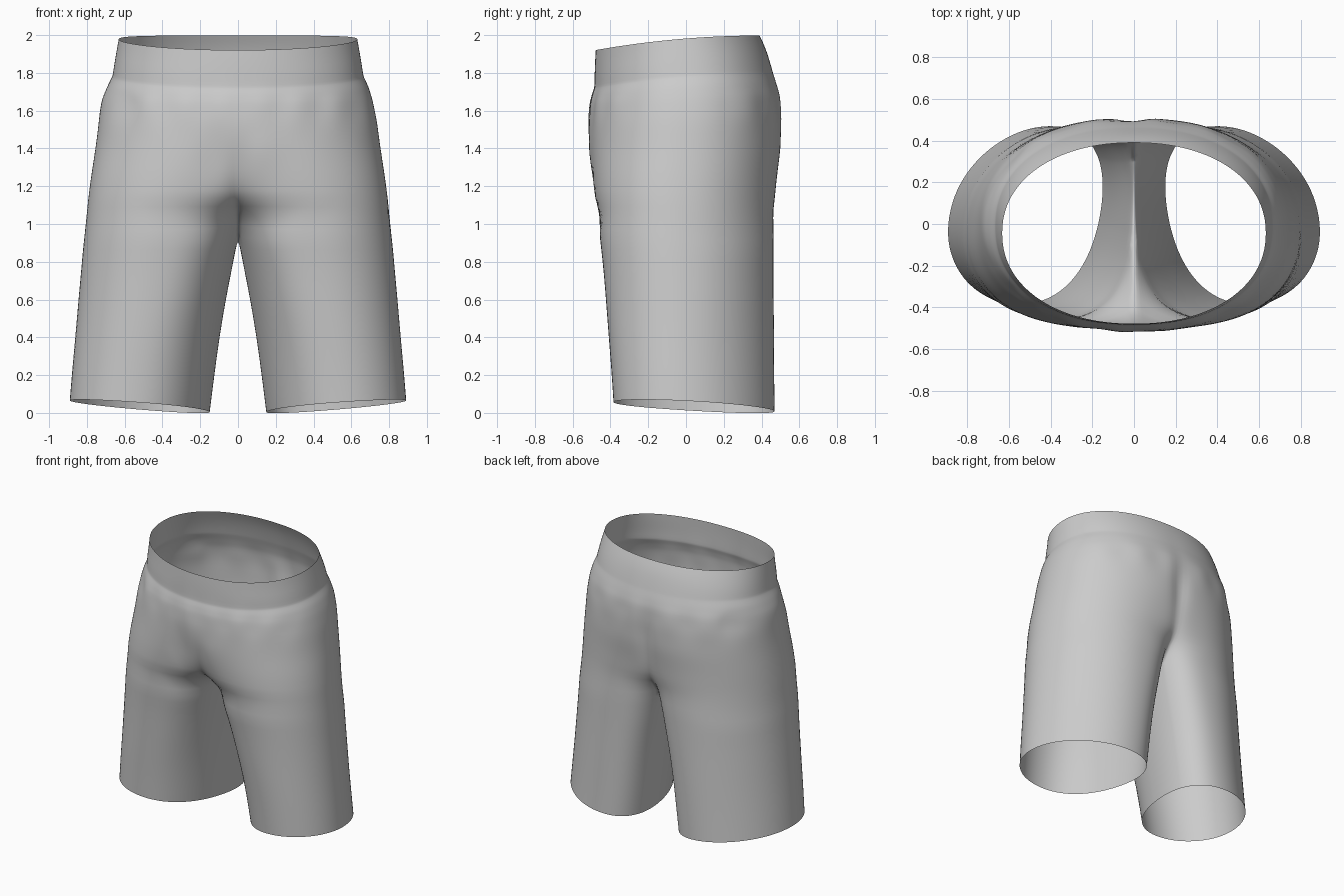
import bpy, bmesh, math

if "Cube" in bpy.data.objects:
    bpy.data.objects.remove(bpy.data.objects["Cube"])

N, M = 40, 16   # segments on the outer half of a leg, and on its inseam


def ring_point(cx, a, yf, yb, n, shear, bend, ang):
    """Superellipse; shear leans the back inwards, bend gives a D-shaped inseam."""
    b = (yb - yf) / 2
    c, s = math.cos(ang), math.sin(ang)
    dy = b * math.copysign(abs(s) ** (2 / n), s)
    x = cx + a * math.copysign(abs(c) ** (2 / n), c) - shear * dy - bend * dy * dy / b
    return x, (yf + yb) / 2 + dy


def body_shape(xo, cx, yf, yb, n):
    s = 0.3 * cx
    a = math.sqrt((xo - cx) ** 2 - (s * (yb - yf) / 2) ** 2)
    return (cx, a, yf, yb, n, s, 0.45 * cx)


def seam_angles(shape):
    """Angles where the ring meets the centre plane, front and back."""
    out = []
    for sign in (-1, 1):
        lo, hi = math.pi / 3, math.pi
        for _ in range(40):
            mid = (lo + hi) / 2
            lo, hi = (mid, hi) if ring_point(*shape, sign * mid)[0] > 0 else (lo, mid)
        out.append(sign * lo)
    return out


def body_row(z, k, q, *dims):
    """Half ring from front centre round the hip to back centre, ends on x = 0."""
    shape = body_shape(*dims)
    f, e = seam_angles(shape)
    pts = []
    for i in range(N + 1):
        x, y = ring_point(*shape, f + (e - f) * i / N)
        pts.append((0.0 if i in (0, N) else x, y, z + k * y + q * y * y))
    return pts


def leg_row(z, xi, xo, yf, yb, n, shear, bend, tx=0.0, ty=0.0):
    """Closed leg ring fitted between xi and xo; inseam points come last."""
    f, e = seam_angles(body_shape(*FORK))
    angs = [f + (e - f) * i / N for i in range(N + 1)]
    angs += [e + (2 * math.pi + f - e) * i / M for i in range(1, M)]
    ring = [ring_point(0, (xo - xi) / 2, yf, yb, n, shear, bend, t) for t in angs]
    lo, hi = min(p[0] for p in ring), max(p[0] for p in ring)
    pts = []
    for x, y in ring:
        x = xi + (x - lo) * (xo - xi) / (hi - lo)
        pts.append((x, y, z + tx * (x - (xi + xo) / 2) + ty * y))
    return pts


def folds(v):
    """Gathers under the waistband and soft drapes at front and back."""
    x, y, z = v
    g = lambda x0, z0, sx, sz: math.exp(-((x - x0) / sx) ** 2 - ((z - z0) / sz) ** 2)
    gather = math.exp(-((z - 1.62) / 0.08) ** 2)
    if y < -0.2:
        y += 0.006 * math.sin(31 * x + 1) * gather
        y -= 0.012 * g(-0.03, 1.5, 0.09, 0.14) + 0.012 * g(0.12, 1.38, 0.07, 0.12)
        y += 0.015 * g(-0.14, 1.35, 0.05, 0.15)
    elif y > 0.2:
        y += 0.006 * math.sin(24 * x) * gather
        y -= 0.03 * g(0, 1.45, 0.04, 0.2)
    if x < -0.55:
        x -= 0.01 * math.exp(-((z - 1.64) / 0.07) ** 2) * math.cos(9 * y)
    return x, y, z


def loft(name, rows, deform):
    """Skin the rows on both sides of x = 0 and weld the centre seam."""
    bm = bmesh.new()
    for side in (1, -1):
        rings = [[bm.verts.new((side * x, y, z)) for x, y, z in r] for r in rows]
        for p, q in zip(rings, rings[1:]):
            n = min(len(p), len(q))
            closed = n > N + 1
            for i in range(n if closed else N):
                j = (i + 1) % n if closed else i + 1
                f = (p[i], p[j], q[j], q[i])
                bm.faces.new(f if side < 0 else f[::-1])
    bmesh.ops.remove_doubles(bm, verts=bm.verts, dist=0.0005)
    for v in bm.verts:
        v.co = deform(v.co)
    bmesh.ops.recalc_face_normals(bm, faces=bm.faces)
    me = bpy.data.meshes.new(name)
    bm.to_mesh(me)
    bm.free()
    me.shade_smooth()
    ob = bpy.data.objects.new(name, me)
    bpy.context.collection.objects.link(ob)
    sub = ob.modifiers.new("smooth", 'SUBSURF')
    sub.levels = sub.render_levels = 1


# Waistband, tilted down at the front
rows = [
    body_row(1.982, 0.08, -0.1, 0.632, 0, -0.478, 0.39, 2.15),
    body_row(1.92, 0.08, -0.1, 0.643, 0, -0.482, 0.420, 2.15),
    body_row(1.85, 0.08, -0.1, 0.655, 0, -0.484, 0.443, 2.2),
    body_row(1.787, 0.08, -0.1, 0.664, 0, -0.485, 0.461, 2.2)]

# Hips: centre front and back sink in as the two legs form
keys = [
    (1.780, 0.08, -0.1, 0.666, 0, -0.487, 0.463, 2.2),
    (1.73, 0.06, -0.06, 0.690, 0, -0.497, 0.480, 2.2),
    (1.66, 0.04, 0, 0.712, 0.02, -0.506, 0.498, 2.2),
    (1.55, 0.02, 0, 0.735, 0.06, -0.510, 0.507, 2.2),
    (1.40, 0, 0, 0.755, 0.14, -0.505, 0.502, 2.2),
    (1.25, 0, 0, 0.778, 0.23, -0.495, 0.482, 2.25),
    (1.10, 0, 0, 0.798, 0.33, -0.480, 0.468, 2.25)]
for p, q in zip(keys, keys[1:]):
    rows += [body_row(*[a + (b - a) * t for a, b in zip(p, q)]) for t in (0, 0.5)]
rows.append(body_row(*keys[-1]))

# Fork ring with the crotch saddle along x = 0
FORK = (0.812, 0.40, -0.462, 0.465, 2.25)
fork = body_row(0.96, 0, 0, *FORK)
fork = [(x, y, z + 0.04 * abs(2 * i / N - 1) ** 4) for i, (x, y, z) in enumerate(fork)]
yf, yb = fork[0][1], fork[-1][1]
for i in range(1, M):
    c = math.cos(math.pi * i / M)
    fork.append((0, (yf + yb) / 2 + (yb - yf) / 2 * c, 0.92 + 0.08 * c * c))
rows.append(fork)

# Legs down to the slanted hems
rows += [
    leg_row(0.87, 0.012, 0.822, -0.450, 0.465, 2.25, 0.12, 0.18),
    leg_row(0.75, 0.035, 0.832, -0.437, 0.465, 2.2, 0.14, 0.17),
    leg_row(0.60, 0.065, 0.846, -0.425, 0.465, 2.15, 0.15, 0.16),
    leg_row(0.40, 0.100, 0.862, -0.410, 0.467, 2.1, 0.17, 0.14, 0.02),
    leg_row(0.20, 0.128, 0.880, -0.395, 0.468, 2.1, 0.18, 0.13, 0.04, -0.03),
    leg_row(0.038, 0.150, 0.892, -0.385, 0.470, 2.1, 0.18, 0.12, 0.07, -0.045)]
loft("shorts", rows, folds)
